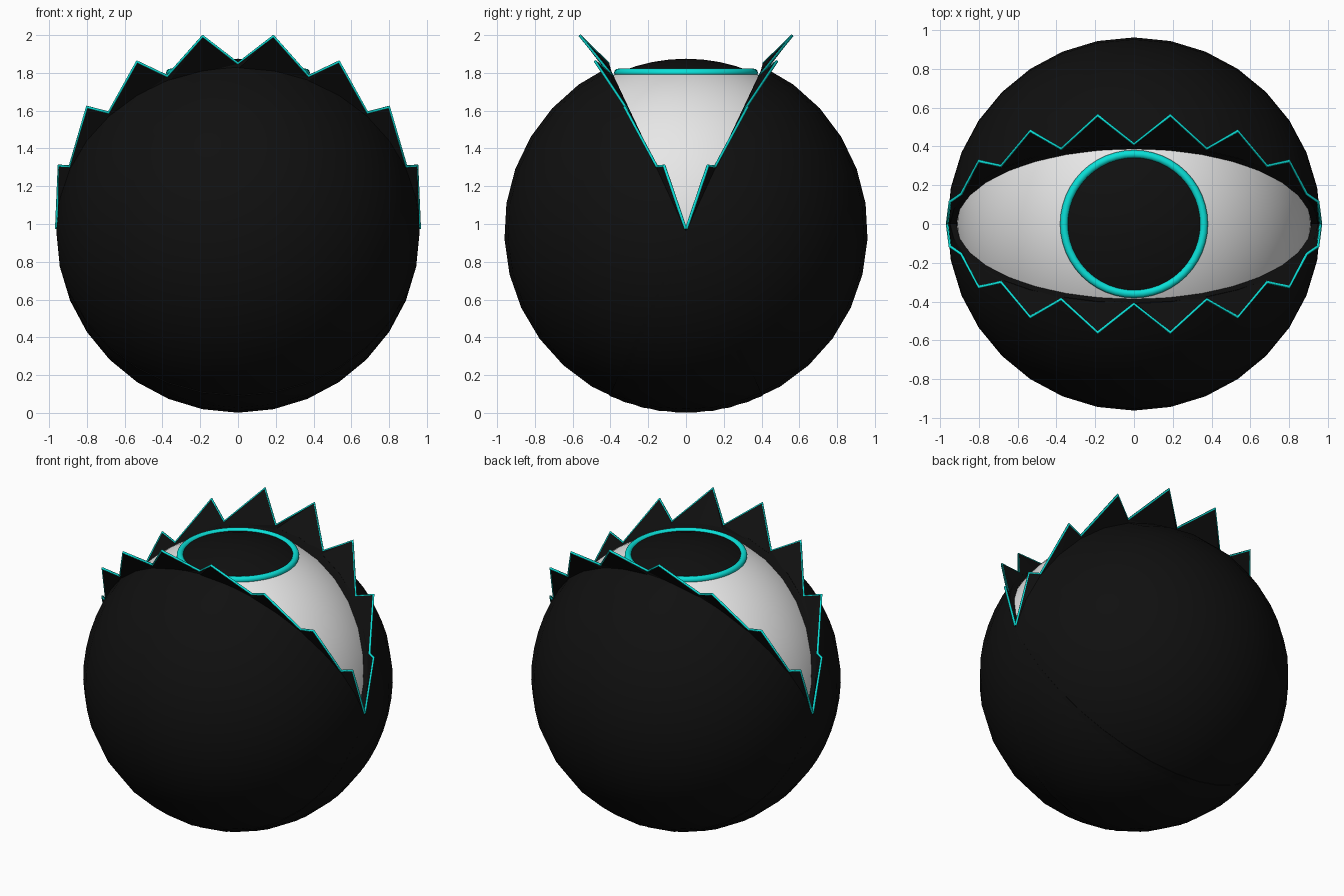
import bpy, bmesh, math
from math import sin, cos, radians

if "Cube" in bpy.data.objects:
    bpy.data.objects.remove(bpy.data.objects["Cube"])

CZ, R, R_IN, OPEN = 0.962, 0.962, 0.915, 25.0
STEP = 11.25


def material(name, rgb):
    m = bpy.data.materials.new(name)
    m.diffuse_color = (*rgb, 1)
    m.use_nodes = True
    m.node_tree.nodes["Principled BSDF"].inputs["Base Color"].default_value = m.diffuse_color
    return m


BLACK = material("black", (0.005, 0.005, 0.005))
WHITE = material("white", (0.8, 0.8, 0.8))
CYAN = material("cyan", (0.003, 0.74, 0.68))


def make(name, bm, mats, smooth=True):
    bmesh.ops.recalc_face_normals(bm, faces=bm.faces)
    me = bpy.data.meshes.new(name)
    bm.to_mesh(me)
    bm.free()
    ob = bpy.data.objects.new(name, me)
    bpy.context.collection.objects.link(ob)
    for m in mats:
        me.materials.append(m)
    if smooth:
        bpy.ops.object.select_all(action='DESELECT')
        ob.select_set(True)
        bpy.context.view_layer.objects.active = ob
        bpy.ops.object.shade_smooth_by_angle(angle=radians(35))
    return ob


def lid_point(r, lat, phi, side):
    # poles on the x axis, phi measured from straight up
    a, p = radians(lat), radians(phi)
    return (r * sin(a), side * r * cos(a) * sin(p), CZ + r * cos(a) * cos(p))


# eyeball with a black iris cap
bm = bmesh.new()
bmesh.ops.create_uvsphere(bm, u_segments=48, v_segments=32, radius=0.913)
for f in bm.faces:
    c = f.calc_center_median()
    f.material_index = 1 if c.z > 0 and math.hypot(c.x, c.y) < 0.36 else 0
bmesh.ops.translate(bm, verts=bm.verts, vec=(0, 0, CZ))
make("eyeball", bm, [WHITE, BLACK])

# iris ring
bpy.ops.mesh.primitive_torus_add(major_segments=48, minor_segments=12,
                                 major_radius=0.36, minor_radius=0.021,
                                 location=(0, 0, 1.801))
ring = bpy.context.object
ring.name = "iris_ring"
ring.data.materials.append(CYAN)
bpy.ops.object.shade_smooth_by_angle(angle=radians(60))

# lash outline for one quarter, from the middle to the corner
HALF = [(0, .412, 1.85), (.187, .56, 1.995), (.375, .388, 1.783),
        (.535, .48, 1.86), (.685, .30, 1.59), (.80, .325, 1.62),
        (.89, .155, 1.305), (.948, .115, 1.308), (.961, .002, .975)]
ZIGZAG = [(-x, y, z) for x, y, z in HALF[:0:-1]] + HALF

for side, tag in ((-1, "front"), (1, "back")):
    # eyelid: thick half shell tilted open
    phis = [OPEN + STEP * i for i in range(17)]
    section = [(R, p) for p in phis] + [(R_IN, p) for p in reversed(phis)]
    bm = bmesh.new()
    rows = [[bm.verts.new(lid_point(r, STEP * k, p, side)) for r, p in section]
            for k in range(-8, 9)]
    n = len(section)
    for a, b in zip(rows, rows[1:]):
        for i in range(n):
            j = (i + 1) % n
            bm.faces.new((a[i], a[j], b[j], b[i]))
    bmesh.ops.remove_doubles(bm, verts=bm.verts, dist=0.0005)
    make(tag + "_eyelid", bm, [BLACK])

    # pointed lashes along the eyelid edge
    top = [(x, side * y, z) for x, y, z in ZIGZAG]
    bm = bmesh.new()
    tv = [bm.verts.new(p) for p in top]
    bv = [bm.verts.new(lid_point(0.95, STEP * k, OPEN + 0.3, side))
          for k in range(-8, 9)]
    for i in range(16):
        bm.faces.new((bv[i], bv[i + 1], tv[i + 1]))
        bm.faces.new((bv[i], tv[i + 1], tv[i]))
    lashes = make(tag + "_lashes", bm, [BLACK], smooth=False)
    sol = lashes.modifiers.new("thickness", 'SOLIDIFY')
    sol.thickness, sol.offset = 0.01, 0

    # cyan trim following the lash points
    cu = bpy.data.curves.new(tag + "_lash_trim", 'CURVE')
    cu.dimensions = '3D'
    cu.bevel_depth, cu.bevel_resolution = 0.008, 1
    sp = cu.splines.new('POLY')
    sp.points.add(len(top) - 1)
    for pt, co in zip(sp.points, top):
        pt.co = (*co, 1)
    cu.materials.append(CYAN)
    bpy.context.collection.objects.link(bpy.data.objects.new(tag + "_lash_trim", cu))
